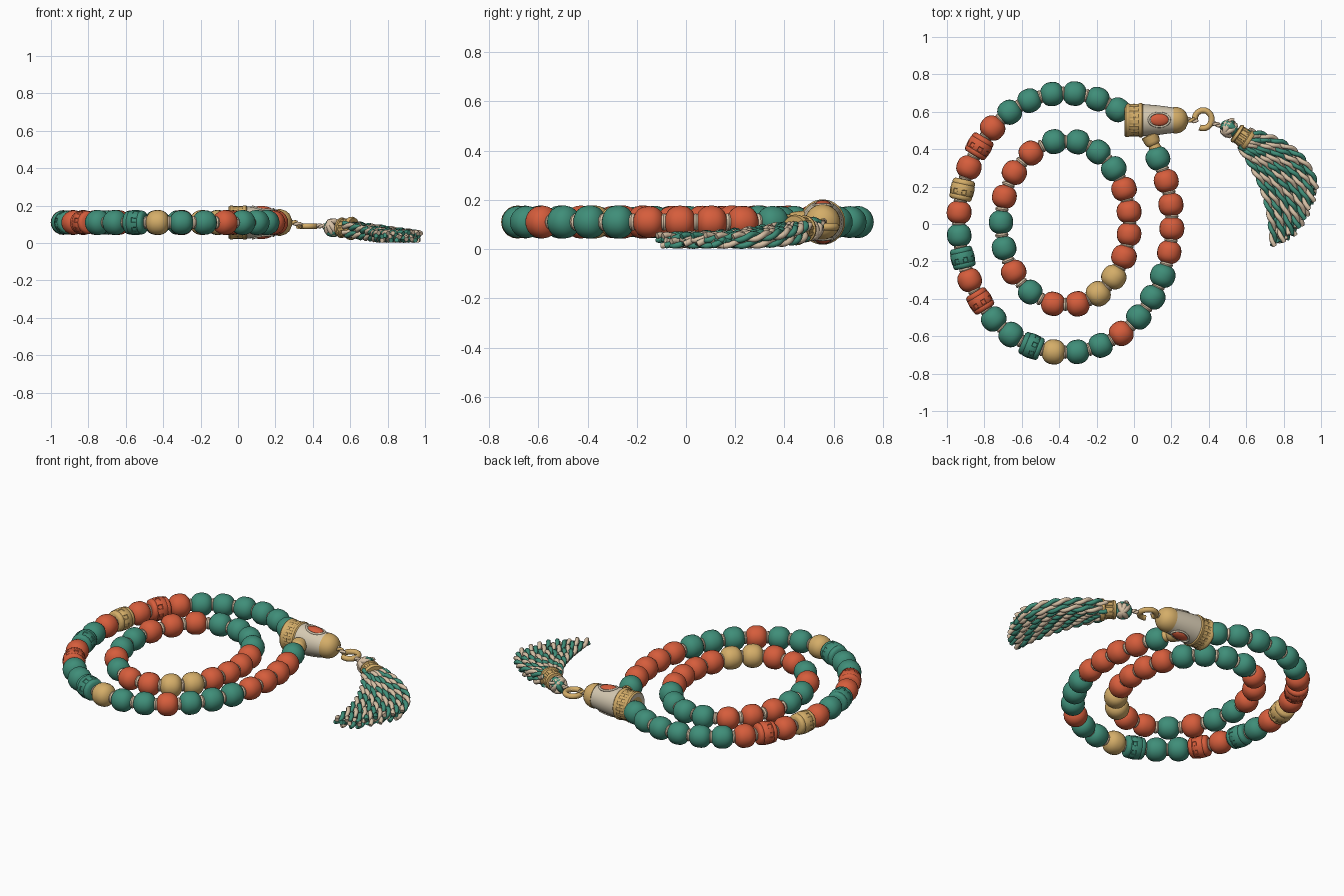
import bpy, bmesh, random
from math import sin, cos, pi, radians
from mathutils import Vector

random.seed(4)
if "Cube" in bpy.data.objects:
    bpy.data.objects.remove(bpy.data.objects["Cube"])


def material(name, rgb):
    m = bpy.data.materials.new(name)
    m.use_nodes = True
    m.diffuse_color = (*rgb, 1)
    bsdf = m.node_tree.nodes["Principled BSDF"]
    bsdf.inputs["Base Color"].default_value = (*rgb, 1)
    bsdf.inputs["Roughness"].default_value = 0.6
    return m


TEAL = material("teal", (0.05, 0.27, 0.19))
RED = material("coral red", (0.67, 0.11, 0.045))
GOLD = material("antique gold", (0.66, 0.42, 0.14))
CREAM = material("cream", (0.66, 0.58, 0.44))
CORD = material("cord beige", (0.68, 0.53, 0.38))
MID_Z = 0.11


def place(name, mesh, loc=(0, 0, 0), axis=None):
    ob = bpy.data.objects.new(name, mesh)
    bpy.context.collection.objects.link(ob)
    ob.location = loc
    if axis is not None:
        ob.rotation_euler = Vector(axis).to_track_quat('Z', 'Y').to_euler()
    return ob


def smooth(mesh, angle=40):
    mesh.shade_smooth()
    mesh.set_sharp_from_angle(angle=radians(angle))
    return mesh


def lathe(name, profile, mats, segs=20, row_mat=None, carved=(), depth=0.0025):
    """Spin (height, radius) points round z; sink alternate faces of the carved rows."""
    bm = bmesh.new()
    rings = [[bm.verts.new((r * cos(2 * pi * k / segs), r * sin(2 * pi * k / segs), h))
              for k in range(segs)] for h, r in profile]
    cut = []
    for i, (a, b) in enumerate(zip(rings, rings[1:])):
        for k in range(segs):
            n = (k + 1) % segs
            f = bm.faces.new((a[k], a[n], b[n], b[k]))
            f.material_index = row_mat(i) if row_mat else 0
            if i in carved and k % 2:
                cut.append(f)
    bm.faces.new(rings[0][::-1])
    bm.faces.new(rings[-1])
    bm.normal_update()
    if cut:
        bmesh.ops.inset_individual(bm, faces=cut, thickness=0.003, depth=-depth)
    mesh = bpy.data.meshes.new(name)
    bm.to_mesh(mesh)
    bm.free()
    for m in mats:
        mesh.materials.append(m)
    return smooth(mesh)


def tube(name, points, radius, mat, closed=False, sides=2):
    """Round tube through the points, turned into a mesh."""
    cu = bpy.data.curves.new(name, 'CURVE')
    cu.dimensions = '3D'
    cu.bevel_depth, cu.bevel_resolution, cu.use_fill_caps = radius, sides, True
    sp = cu.splines.new('POLY')
    sp.points.add(len(points) - 1)
    for p, co in zip(sp.points, points):
        p.co = (*co, 1)
    sp.use_cyclic_u = closed
    tmp = place(name + "_path", cu)
    bpy.context.view_layer.update()
    mesh = bpy.data.meshes.new_from_object(tmp.evaluated_get(bpy.context.evaluated_depsgraph_get()))
    bpy.data.objects.remove(tmp)
    mesh.name = name
    mesh.materials.clear()
    mesh.materials.append(mat)
    return place(name, smooth(mesh, 50))


def rope(name, path, radius, pitch, mats, phase=0.0):
    """Two plies twisted round a path of points."""
    plies, run = ([], []), 0.0
    for i, p in enumerate(path):
        t = (path[min(i + 1, len(path) - 1)] - path[max(i - 1, 0)]).normalized()
        side = t.cross(Vector((0, 0, 1))).normalized()
        up = side.cross(t)
        if i:
            run += (p - path[i - 1]).length
        for j, ply in enumerate(plies):
            a = phase + 2 * pi * run / pitch + j * pi
            ply.append(p + (side * cos(a) + up * sin(a)) * radius * 0.48)
    for ply, mat in zip(plies, mats):
        tube(name, ply, radius * 0.56, mat)


def bezier(a, b, c, n):
    a, b, c = Vector(a), Vector(b), Vector(c)
    return [a * (1 - t) ** 2 + b * 2 * t * (1 - t) + c * t * t for t in (i / n for i in range(n + 1))]


# Bead shapes: rounded barrels and lightly carved drums, one mesh for each colour
def bead_profile(power, half, radius):
    steps = [-1 + i / 6 for i in range(13)]
    pts = [(half * s, radius * (1 - abs(s) ** power) ** (1 / power)) for s in steps]
    return [(h, max(r, 0.022)) for h, r in pts]


DRUM = [(-0.056, 0.022), (-0.056, 0.05), (-0.048, 0.06), (-0.034, 0.063), (-0.03, 0.061), (-0.026, 0.064),
        (0, 0.066), (0.026, 0.064), (0.03, 0.061), (0.034, 0.063), (0.048, 0.06), (0.056, 0.05), (0.056, 0.022)]
BEADS = {}
for code, mat in zip("TRG", (TEAL, RED, GOLD)):
    BEADS[code] = lathe("round_bead", bead_profile(2.35, 0.062, 0.066), [mat])
    BEADS[code.lower()] = lathe("carved_bead", DRUM, [mat], 16, carved=(6,))
SPACER = lathe("spacer", [(-0.012, 0.02), (-0.009, 0.032), (0, 0.036), (0.009, 0.032), (0.012, 0.02)], [CORD], 14)


def bead_arc(name, rx, ry, start, end, codes):
    """Beads evenly spread along an elliptical arc, with spacers between and cord inside."""
    n = 600
    angles = [radians(start + (end - start) * i / n) for i in range(n + 1)]
    pts = [Vector((-0.367 + rx * cos(a), 0.006 + ry * sin(a), MID_Z)) for a in angles]
    dist = [0.0]
    for p, q in zip(pts, pts[1:]):
        dist.append(dist[-1] + (q - p).length)
    half_steps = 2 * (len(codes) - 1)
    for j in range(half_steps + 1):
        want = dist[-1] * j / half_steps
        i = min(range(n + 1), key=lambda k: abs(dist[k] - want))
        axis = pts[min(i + 1, n)] - pts[max(i - 1, 0)]
        if j % 2:
            place(name + "_spacer", SPACER, pts[i], axis)
        else:
            ob = place(name + "_bead", BEADS[codes[j // 2]], pts[i], axis)
            s = random.uniform(0.97, 1.03)
            ob.scale = (s, s, 1)
    tube(name + "_cord", pts[::10], 0.014, CORD)


bead_arc("outer_left", 0.57, 0.694, 60.6, 263.7, "TTTTTTRrRgRTtRrTTtG")
bead_arc("outer_right", 0.57, 0.694, 276.5, 389.8, "TTRTTTRRRRT")
bead_arc("inner_right", 0.344, 0.441, 79, -79, "TTTRRRRGGR")
bead_arc("inner_left", 0.344, 0.441, 100, 259, "TRRRTTRTR")
for y in (0.44, -0.43, -0.685):
    place("join_spacer", SPACER, (-0.367, y, MID_Z), (1, 0, 0))

# Clasp: gold collar, tapering cream barrel, gold dome
CLASP = [(0, 0.06), (0, 0.084), (0.008, 0.091), (0.02, 0.091), (0.026, 0.087), (0.05, 0.088), (0.074, 0.087),
         (0.08, 0.092), (0.092, 0.092), (0.098, 0.086), (0.18, 0.079), (0.26, 0.068), (0.26, 0.072),
         (0.28, 0.071), (0.305, 0.063), (0.325, 0.047), (0.338, 0.018)]
place("clasp", lathe("clasp", CLASP, [GOLD, CREAM], 32, lambda i: 1 if i in (0, 9, 10) else 0, (4, 5), 0.0015),
      (-0.05, 0.555, MID_Z), (1, 0, 0))

# Oval stones in raised frames, above and below
for side in (1, -1):
    bpy.ops.mesh.primitive_uv_sphere_add(segments=24, ring_count=12, location=(0.135, 0.557, MID_Z + side * 0.07))
    stone = bpy.context.object
    stone.name = stone.data.name = "clasp_stone"
    stone.scale = (0.052, 0.033, 0.018)
    stone.rotation_euler.y = side * 0.1
    stone.data.materials.append(RED)
    stone.data.shade_smooth()
    frame = [(0.135 + 0.056 * cos(a), 0.557 + 0.037 * sin(a),
              MID_Z + side * (0.078 - 0.007 * cos(a) - 0.009 * sin(a) ** 2))
             for a in (2 * pi * i / 32 for i in range(32))]
    tube("stone_frame", frame, 0.006, CREAM, True)

# Gold cone where the strand enters the clasp
CONE = [(0, 0.022), (0.005, 0.034), (0.03, 0.03), (0.036, 0.038), (0.05, 0.042), (0.085, 0.046), (0.09, 0.03)]
place("strand_cone", lathe("strand_cone", CONE, [GOLD]), (0.118, 0.395, MID_Z), (-0.04, 0.09, 0))

# Open hook and the thin links on either side
hook = [(0.37 + 0.045 * cos(a), 0.56 + 0.048 * sin(a), 0.09) for a in (radians(-115 + 10 * i) for i in range(31))]
tube("hook", hook, 0.016, GOLD, sides=3)
rope("clasp_link", bezier((0.27, 0.555, 0.11), (0.3, 0.56, 0.115), (0.335, 0.55, 0.095), 14), 0.015, 0.05, (CORD, GOLD))
rope("tassel_link", bezier((0.4, 0.545, 0.09), (0.43, 0.54, 0.095), (0.5, 0.51, 0.085), 18), 0.014, 0.05, (CORD, CORD))

# Tassel knot: crossed loops of cord
KNOT = Vector((0.508, 0.51, 0.082))
for i in range(5):
    tilt = Vector((cos(i * 1.3), sin(i * 1.3), 0.7 * cos(i * 2.1))).normalized()
    u = tilt.orthogonal().normalized()
    v = tilt.cross(u)
    loop = [KNOT + (u * cos(a) + v * sin(a)) * 0.036 for a in (2 * pi * k / 20 for k in range(20))]
    tube("knot_loop", loop, 0.016, TEAL if i % 2 else CORD, True)
rope("knot_end", bezier(KNOT, (0.5, 0.56, 0.1), (0.53, 0.55, 0.11), 10), 0.016, 0.06, (TEAL, CORD))

# Tassel collar
COLLAR = [(-0.045, 0.03), (-0.043, 0.05), (-0.035, 0.055), (-0.028, 0.055), (-0.024, 0.05), (0.018, 0.054),
          (0.022, 0.061), (0.034, 0.063), (0.045, 0.058), (0.045, 0.03)]
place("tassel_collar", lathe("tassel_collar", COLLAR, [GOLD], 24, carved=(4,)), (0.58, 0.465, 0.08), (0.11, -0.075, -0.008))


# Tassel ropes: two layers fanning out and bending down to the ground
def fan(f, layer, count):
    lift = 0.016 * layer
    root = Vector((0.59, 0.455, 0.075 + 1.4 * lift)) + Vector((0.026, 0.038, 0)) * (2 * f - 1)
    bend = Vector((0.74, 0.2, 0.036 + lift)).lerp(Vector((0.93, 0.425, 0.036 + lift)), f)
    tip = bezier((0.745, -0.11, 0), (0.925, -0.07, 0), (0.968, 0.2, 0), count)[round(f * count)]
    tip.z = 0.036 + 0.7 * lift
    tip.y += random.uniform(-0.015, 0.015)
    return bezier(root, bend, tip, 44)


for layer, count, shift in ((-1, 14, 1), (1, 14, 0)):
    for k in range(shift, count + 1, 2):
        rope("tassel_rope", fan(k / count, layer, count), 0.0225, random.uniform(0.11, 0.15),
             (TEAL, CORD), random.uniform(0, 2 * pi))
